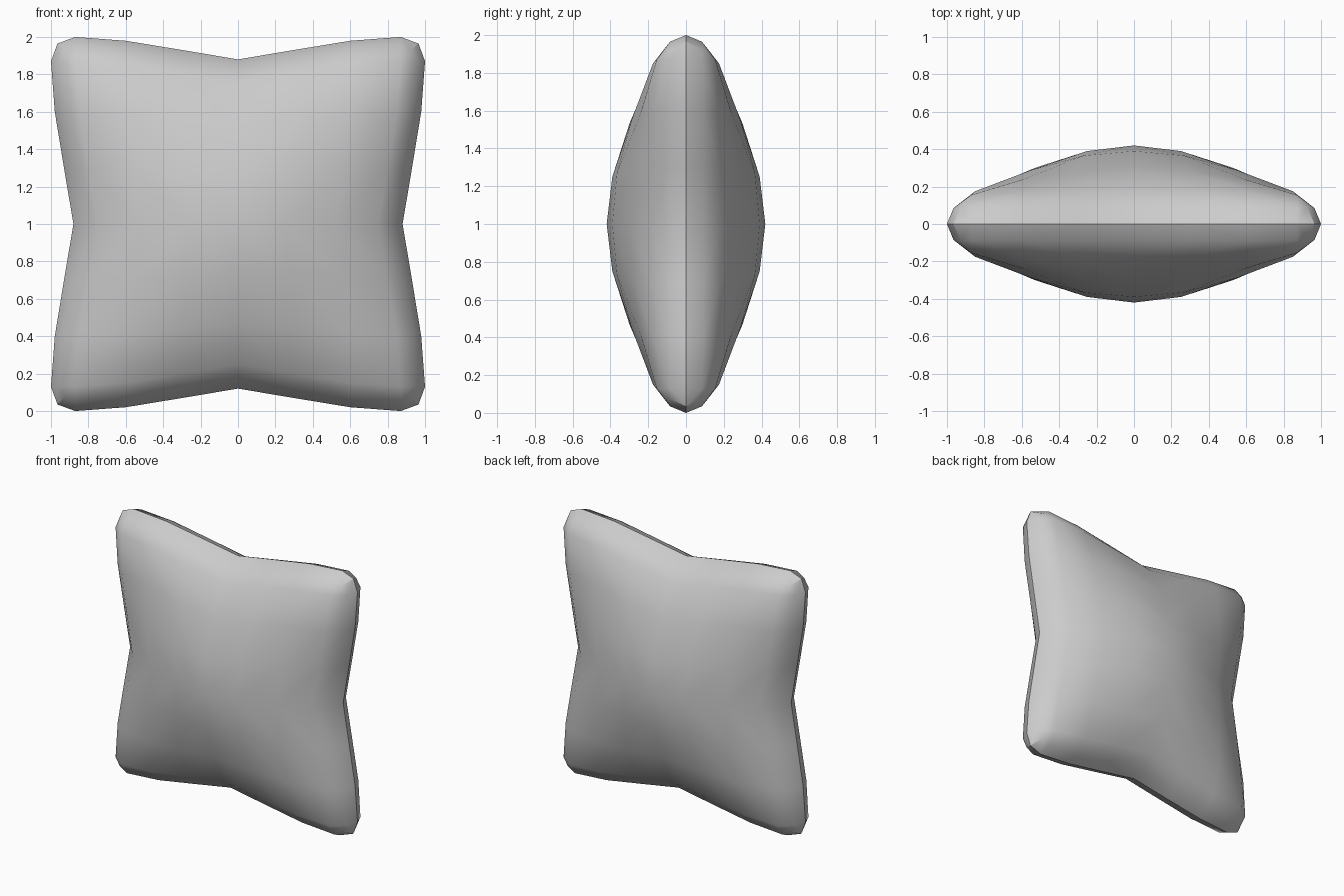
import bpy, bmesh

if "Cube" in bpy.data.objects:
    bpy.data.objects.remove(bpy.data.objects["Cube"])

# Grid lines from the middle outwards: position at mid-side and near the corners
MID = [0, 0.25, 0.53, 0.75, 0.84, 0.88]
END = [0, 0.30, 0.60, 0.87, 0.965, 1.0]
BLEND = [0, 0.42, 0.83, 1.0, 1.0]
# Puffiness of the cushion (half thickness) over one quarter
PUFF = [[0.42, 0.39, 0.30, 0.19, 0.09],
        [0.39, 0.365, 0.285, 0.185, 0.09],
        [0.30, 0.285, 0.24, 0.175, 0.09],
        [0.19, 0.185, 0.175, 0.155, 0.085],
        [0.09, 0.09, 0.09, 0.085, 0.09]]
N = 4


def across(i, j):
    return MID[i] + (END[i] - MID[i]) * BLEND[j]


bm = bmesh.new()

# Front face of one quarter
grid = {}
for i in range(N + 1):
    for j in range(N + 1):
        x, z = across(i, j), across(j, i)
        if i == N and j == N:
            x = z = 0.925
        elif i == N:
            z = across(j, N)
        elif j == N:
            x = across(i, N)
        grid[i, j] = bm.verts.new((x, -PUFF[i][j], z))
for i in range(N):
    for j in range(N):
        bm.faces.new((grid[i, j], grid[i + 1, j], grid[i + 1, j + 1], grid[i, j + 1]))

# Rounded rim down to the seam
path = [(N, j) for j in range(N + 1)] + [(i, N) for i in range(N - 1, -1, -1)]
seam = []
for i, j in path:
    if i == j:
        co = (0.965, 0, 0.965)
    elif i == N:
        co = (across(5, j), 0, across(j, N))
    else:
        co = (across(i, N), 0, across(5, i))
    seam.append(bm.verts.new(co))
for k in range(len(path) - 1):
    bm.faces.new((grid[path[k]], seam[k], seam[k + 1], grid[path[k + 1]]))

mesh = bpy.data.meshes.new("cushion")
bm.to_mesh(mesh)
bm.free()
cushion = bpy.data.objects.new("cushion", mesh)
bpy.context.collection.objects.link(cushion)
cushion.location.z = 1.0
bpy.context.view_layer.objects.active = cushion
cushion.select_set(True)

# Mirror the piece to all sides
mirror = cushion.modifiers.new("mirror", "MIRROR")
mirror.use_axis = (True, True, True)
mirror.merge_threshold = 0.001
bpy.ops.object.modifier_apply(modifier=mirror.name)
bpy.ops.object.shade_smooth_by_angle(angle=0.6)
